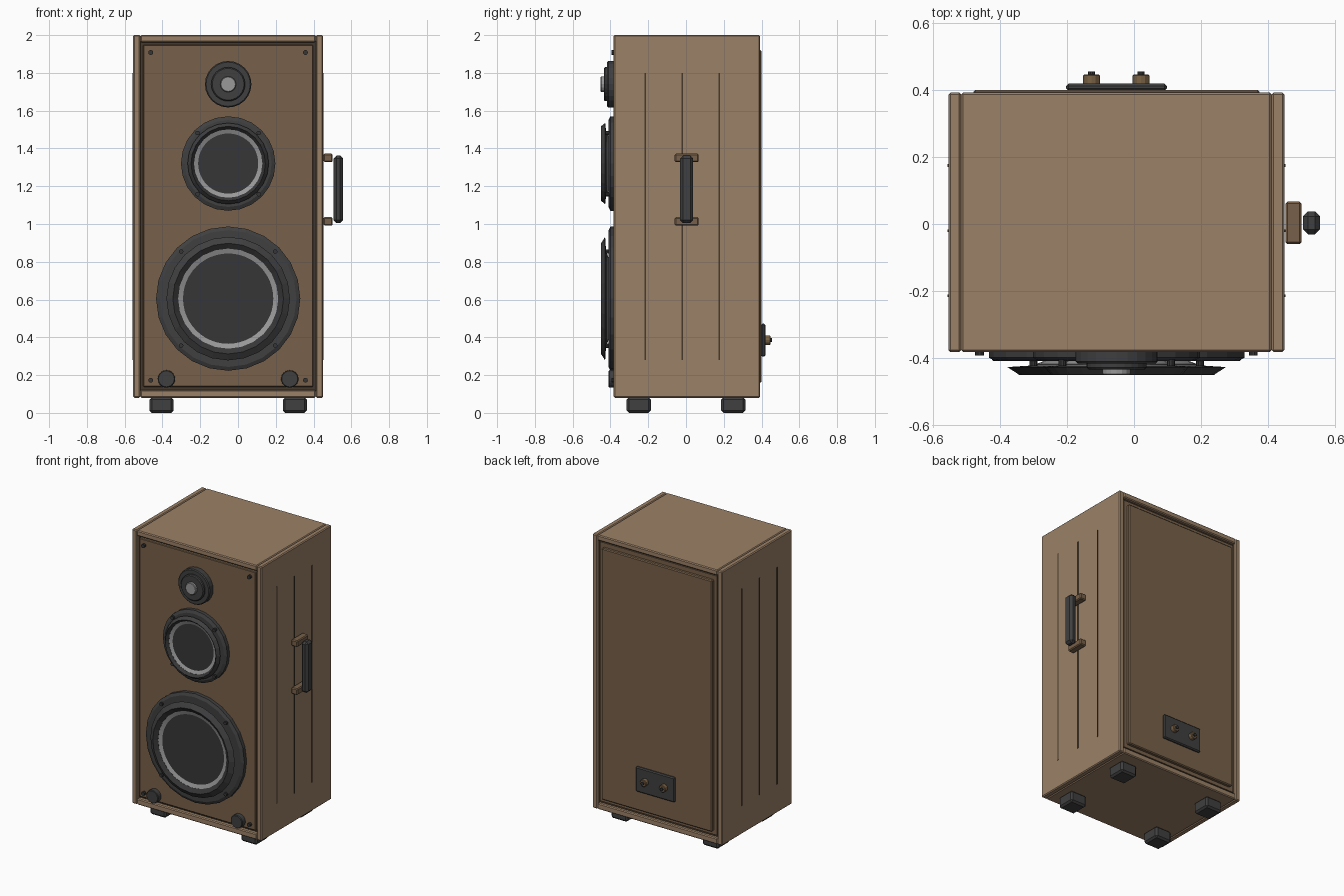
import bpy
import bmesh
import math

cube = bpy.data.objects.get("Cube")
if cube:
    bpy.data.objects.remove(cube, do_unlink=True)


def material(name, r, g, b):
    m = bpy.data.materials.new(name)
    m.use_nodes = True
    m.diffuse_color = (r, g, b, 1)
    bsdf = next(n for n in m.node_tree.nodes if n.type == 'BSDF_PRINCIPLED')
    bsdf.inputs["Base Color"].default_value = (r, g, b, 1)
    return m


WOOD = material("walnut wood", 0.33, 0.22, 0.135)
PANEL = material("dark wood panel", 0.185, 0.118, 0.067)
GROOVE = material("groove brown", 0.06, 0.04, 0.025)
BLACK = material("black rubber", 0.05, 0.05, 0.052)
CHARCOAL = material("charcoal cone", 0.037, 0.037, 0.039)
SILVER = material("silver", 0.32, 0.32, 0.32)
BRASS = material("brass", 0.2, 0.125, 0.06)

CX = -0.052            # cabinet centre line
FRONT, BACK = -0.383, 0.393
BAFFLE = -0.375


def finish(name, bm, mat):
    bmesh.ops.recalc_face_normals(bm, faces=bm.faces)
    mesh = bpy.data.meshes.new(name)
    bm.to_mesh(mesh)
    bm.free()
    mesh.materials.append(mat)
    ob = bpy.data.objects.new(name, mesh)
    bpy.context.collection.objects.link(ob)
    return ob


def box(name, x, y, z, mat, bevel=0.0):
    """Box from (min, max) ranges, optionally chamfered."""
    bm = bmesh.new()
    bmesh.ops.create_cube(bm, size=1)
    for v in bm.verts:
        v.co = [(r[0] + r[1]) / 2 + c * (r[1] - r[0]) for r, c in zip((x, y, z), v.co)]
    ob = finish(name, bm, mat)
    if bevel:
        mod = ob.modifiers.new("chamfer", 'BEVEL')
        mod.width = bevel
        mod.segments = 1
    return ob


def lathe(name, x, z, profile, mat, sides=24, closed=False):
    """Turn a (radius, y) profile about an axis parallel to y."""
    bm = bmesh.new()
    rings = []
    for r, y in profile:
        rings.append([bm.verts.new((x + r * math.cos(a), y, z + r * math.sin(a)))
                      for a in (math.tau * i / sides for i in range(sides))])
    pairs = list(zip(rings, rings[1:]))
    if closed:
        pairs.append((rings[-1], rings[0]))
    for a, b in pairs:
        for i in range(sides):
            j = (i + 1) % sides
            bm.faces.new((a[i], a[j], b[j], b[i]))
    if not closed:
        bm.faces.new(rings[0])
        bm.faces.new(rings[-1])
    return finish(name, bm, mat)


def disc(name, x, z, r, y0, y1, mat, sides=24, chamfer=0.0):
    step = math.copysign(chamfer, y1 - y0)
    profile = [(r, y0), (r, y1 - step)]
    if chamfer:
        profile.append((r - chamfer, y1))
    return lathe(name, x, z, profile, mat, sides)


# Cabinet shell
DEPTH = (FRONT, BACK)
box("left_side_panel", (0.412, 0.45), DEPTH, (0.08, 2), WOOD, 0.006)
box("right_side_panel", (-0.555, -0.517), DEPTH, (0.08, 2), WOOD, 0.006)
box("top_panel", (-0.517, 0.412), DEPTH, (1.962, 2), WOOD, 0.006)
box("bottom_panel", (-0.517, 0.412), DEPTH, (0.08, 0.122), WOOD, 0.006)
box("inner_core", (-0.53, 0.43), (-0.355, 0.37), (0.1, 1.98), GROOVE)
box("front_baffle", (-0.502, 0.398), (BAFFLE, -0.3), (0.138, 1.948), PANEL, 0.004)
box("back_board", (-0.505, 0.401), (0.3, 0.378), (0.135, 1.95), PANEL)
box("back_panel", (-0.48, 0.376), (0.35, 0.401), (0.16, 1.92), PANEL, 0.006)

# Decorative side grooves
for side, x in (("left", 0.45), ("right", -0.555)):
    for i, y in enumerate((-0.215, -0.02, 0.175)):
        box(f"{side}_groove_{i + 1}", (x - 0.003, x + 0.003),
            (y - 0.004, y + 0.004), (0.28, 1.8), GROOVE)

# Feet
for sx in (-1, 1):
    for sy in (-1, 1):
        x, y = CX + sx * 0.353, sy * 0.25
        box("foot", (x - 0.063, x + 0.063), (y - 0.064, y + 0.064),
            (0, 0.082), BLACK, 0.012)


# Cone drivers: flange, raised surround, cone, cap and screws
def driver(name, z, flange, rim, lip, cone, cap, screw):
    lathe(name + "_flange", CX, z,
          [(flange, BAFFLE), (flange, -0.4), (flange - 0.02, -0.41),
           (cap * 0.8, -0.41), (cap * 0.8, BAFFLE)], BLACK, closed=True)
    lathe(name + "_surround", CX, z,
          [(rim, -0.428), (lip, -0.45), (cone, -0.43), (cone, -0.424)],
          BLACK, closed=True)
    lathe(name + "_roll", CX, z,
          [(lip, -0.451), (cone, -0.432), (cone, -0.43), (lip, -0.449)],
          CHARCOAL, closed=True)
    lathe(name + "_cone", CX, z,
          [(cone + 0.002, -0.432), (cap, -0.42), (cap * 0.8, -0.402),
           (cap * 0.8 - 0.005, -0.402), (cap - 0.005, -0.422)], SILVER, 48, closed=True)
    disc(name + "_cap", CX, z, cap, -0.419, -0.422, CHARCOAL, 48)
    for sx in (-1, 1):
        for sz in (-1, 1):
            disc(name + "_screw", CX + sx * screw, z + sz * screw, 0.012,
                 -0.405, -0.425, CHARCOAL, 10)


driver("woofer", 0.605, 0.382, 0.327, 0.293, 0.265, 0.244, 0.249)
driver("midrange", 1.32, 0.25, 0.215, 0.197, 0.181, 0.164, 0.162)

# Tweeter
TZ = 1.74
disc("tweeter_flange", CX, TZ, 0.123, BAFFLE, -0.417, BLACK, chamfer=0.006)
disc("tweeter_ring", CX, TZ, 0.09, -0.41, -0.435, BLACK, chamfer=0.006)
disc("tweeter_dome", CX, TZ, 0.042, -0.43, -0.452, SILVER, 16, 0.004)

# Small front knobs and corner screws
for x in (-0.379, 0.274):
    disc("front_knob", x, 0.18, 0.046, BAFFLE, -0.41, BLACK, chamfer=0.004)
for x in (-0.462, 0.357):
    for z in (0.173, 1.908):
        disc("corner_screw", x, z, 0.013, BAFFLE, -0.394, CHARCOAL, 10)

# Side handle
for name, z in (("upper", 1.35), ("lower", 1.014)):
    box(name + "_handle_bracket", (0.453, 0.501), (-0.06, 0.067),
        (z - 0.022, z + 0.022), PANEL, 0.006)
box("handle_grip", (0.506, 0.556), (-0.031, 0.038), (1.005, 1.362), BLACK, 0.015)

# Rear terminal plate
box("terminal_plate", (-0.203, 0.098), (0.398, 0.42), (0.298, 0.472), BLACK, 0.007)
for x in (-0.127, 0.021):
    disc("terminal_post", x, 0.385, 0.025, 0.415, 0.447, BRASS, 12, 0.003)
    disc("terminal_tip", x, 0.385, 0.011, 0.44, 0.456, CHARCOAL, 10)
